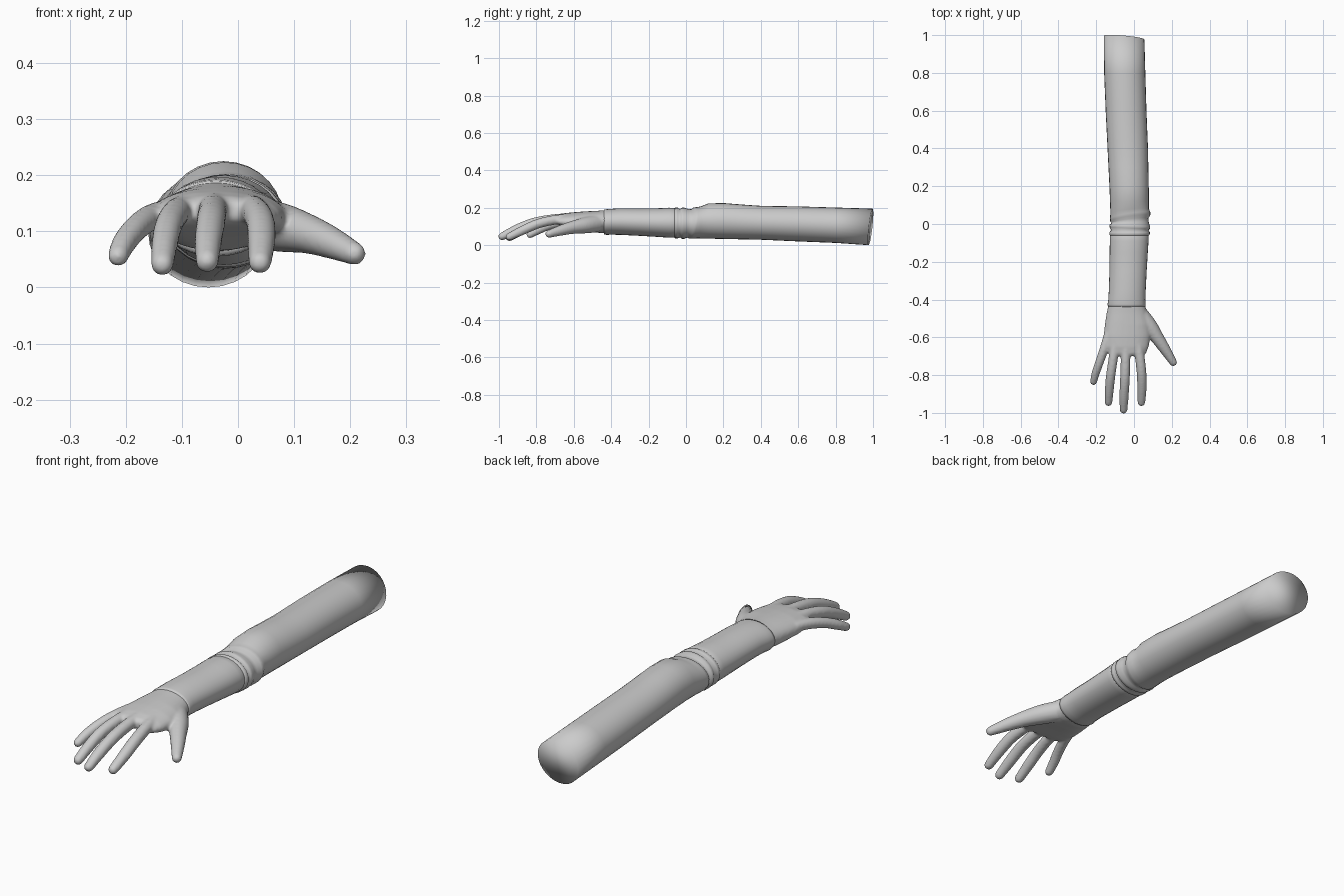
import bpy, bmesh, math
from mathutils import Vector

grey = bpy.data.materials.new("soft grey")
grey.diffuse_color = (0.6, 0.6, 0.6, 1)


def loft(bm, rings):
    """Skin a list of closed rings and cap both ends."""
    rows = [[bm.verts.new(p) for p in ring] for ring in rings]
    n = len(rows[0])
    for a, b in zip(rows, rows[1:]):
        for i in range(n):
            j = (i + 1) % n
            bm.faces.new((a[i], a[j], b[j], b[i]))
    bm.faces.new(rows[0][::-1])
    bm.faces.new(rows[-1])


def section(y, x0, x1, z0, z1, lean_x=0.0, lean_z=0.0, power=2.0, arch=0.0, n=28):
    """Oval cross-section across the arm; it may lean, square off or arch."""
    cx, cz, hw, hh = (x0 + x1) / 2, (z0 + z1) / 2, (x1 - x0) / 2, (z1 - z0) / 2
    ring = []
    for i in range(n):
        a = 2 * math.pi * i / n
        c, s = math.cos(a), math.sin(a)
        u = math.copysign(abs(c) ** (2 / power), c)
        v = math.copysign(abs(s) ** (2 / power), s)
        x, z = hw * u, hh * v
        ring.append((cx + x, y + lean_x * x + lean_z * z, cz + z - arch * u * u))
    return ring


def finger(bm, path, n=16):
    """Tapered tube along (x, y, z, radius) points with a rounded tip."""
    pts = [Vector(p) for p in path]
    fine = []
    for k in range(len(pts) - 1):
        p0, p1, p2 = pts[max(k - 1, 0)], pts[k], pts[k + 1]
        p3 = pts[min(k + 2, len(pts) - 1)]
        for s in range(4):
            t = s / 4
            fine.append(0.5 * (2 * p1 + (p2 - p0) * t + (2 * p0 - 5 * p1 + 4 * p2 - p3) * t * t
                               + (3 * p1 - p0 - 3 * p2 + p3) * t ** 3))
    end = pts[-1]
    fine.append(end)
    d = (end - pts[-2]).xyz.normalized()
    for a in (0.5, 0.9, 1.25):
        c = end.xyz + d * end.w * math.sin(a)
        fine.append(Vector((*c, end.w * math.cos(a))))
    rings = []
    for i, p in enumerate(fine):
        t = (fine[min(i + 1, len(fine) - 1)].xyz - fine[max(i - 1, 0)].xyz).normalized()
        side = t.cross(Vector((0, 0, 1))).normalized()
        up = side.cross(t)
        rings.append([p.xyz + 1.04 * p.w * (side * math.cos(2 * math.pi * j / n)
                                            + up * math.sin(2 * math.pi * j / n))
                      for j in range(n)])
    loft(bm, rings)


def finish(bm, name):
    bmesh.ops.recalc_face_normals(bm, faces=bm.faces)
    for f in bm.faces:
        f.smooth = True
    me = bpy.data.meshes.new(name)
    bm.to_mesh(me)
    bm.free()
    me.materials.append(grey)
    ob = bpy.data.objects.new(name, me)
    bpy.context.collection.objects.link(ob)
    return ob


# Upper sleeve: slanted flat end, elbow swell, then bunched folds
bm = bmesh.new()
loft(bm, [section(*s) for s in (
    (0.987, -0.160, 0.055, 0.000, 0.195, -0.09, 0.11),
    (0.80, -0.158, 0.060, 0.012, 0.201),
    (0.60, -0.150, 0.066, 0.020, 0.207),
    (0.40, -0.140, 0.074, 0.029, 0.210),
    (0.30, -0.135, 0.076, 0.031, 0.217),
    (0.20, -0.130, 0.078, 0.033, 0.225),
    (0.12, -0.127, 0.079, 0.035, 0.223),
    (0.07, -0.125, 0.079, 0.036, 0.207, 0.10, 0.10),
    (0.045, -0.127, 0.087, 0.035, 0.203, 0.15, 0.15),
    (0.030, -0.126, 0.086, 0.035, 0.202, 0.15, 0.15),
    (0.018, -0.120, 0.076, 0.040, 0.192, 0.12, 0.12),
    (0.005, -0.122, 0.078, 0.038, 0.194, 0.05, 0.05),
    (-0.008, -0.130, 0.085, 0.034, 0.200, -0.05, 0.0),
    (-0.022, -0.129, 0.084, 0.034, 0.200, -0.05, 0.0),
    (-0.032, -0.121, 0.076, 0.041, 0.192),
    (-0.044, -0.130, 0.084, 0.036, 0.200),
    (-0.058, -0.130, 0.083, 0.036, 0.201),
    (-0.064, -0.122, 0.074, 0.044, 0.193),
)])
finish(bm, "upper_sleeve")

# Forearm sleeve, tucked under the folds, with a small rim at the wrist
bm = bmesh.new()
loft(bm, [section(*s) for s in (
    (-0.03, -0.115, 0.066, 0.050, 0.185),
    (-0.062, -0.127, 0.077, 0.040, 0.198),
    (-0.09, -0.128, 0.077, 0.040, 0.200),
    (-0.15, -0.129, 0.073, 0.044, 0.197),
    (-0.25, -0.130, 0.067, 0.050, 0.196),
    (-0.35, -0.133, 0.062, 0.055, 0.197),
    (-0.40, -0.136, 0.060, 0.056, 0.194),
    (-0.425, -0.140, 0.062, 0.055, 0.192),
    (-0.437, -0.138, 0.060, 0.057, 0.190),
    (-0.440, -0.128, 0.052, 0.066, 0.180),
)])
finish(bm, "forearm_sleeve")

# Hand: arched palm merged with the fingers into one skin
bm = bmesh.new()
loft(bm, [section(*s[:5], power=s[5], arch=s[6]) for s in (
    (-0.39, -0.125, 0.050, 0.070, 0.182, 2.0, 0.0),
    (-0.43, -0.136, 0.058, 0.064, 0.187, 2.0, 0.0),
    (-0.47, -0.145, 0.070, 0.066, 0.184, 2.1, 0.003),
    (-0.53, -0.154, 0.086, 0.078, 0.181, 2.3, 0.008),
    (-0.59, -0.161, 0.088, 0.092, 0.177, 2.5, 0.013),
    (-0.65, -0.156, 0.078, 0.104, 0.171, 2.5, 0.014),
    (-0.685, -0.136, 0.064, 0.112, 0.163, 2.5, 0.012),
    (-0.698, -0.120, 0.050, 0.122, 0.153, 2.5, 0.010),
)])
for path in (
    # little finger
    ((-0.135, -0.58, 0.132, 0.022), (-0.158, -0.66, 0.123, 0.023), (-0.182, -0.73, 0.105, 0.022),
     (-0.203, -0.79, 0.079, 0.021), (-0.214, -0.835, 0.055, 0.018)),
    # ring finger
    ((-0.100, -0.62, 0.140, 0.024), (-0.110, -0.71, 0.133, 0.024), (-0.123, -0.80, 0.112, 0.024),
     (-0.131, -0.88, 0.076, 0.023), (-0.135, -0.945, 0.041, 0.020)),
    # middle finger
    ((-0.043, -0.62, 0.146, 0.025), (-0.045, -0.72, 0.138, 0.025), (-0.048, -0.82, 0.119, 0.025),
     (-0.053, -0.91, 0.083, 0.024), (-0.055, -0.984, 0.046, 0.020)),
    # index finger
    ((0.015, -0.60, 0.143, 0.025), (0.030, -0.70, 0.135, 0.025), (0.040, -0.79, 0.115, 0.025),
     (0.042, -0.87, 0.081, 0.024), (0.039, -0.945, 0.044, 0.020)),
    # thumb
    ((0.030, -0.48, 0.115, 0.045), (0.080, -0.54, 0.106, 0.042), (0.125, -0.605, 0.095, 0.034),
     (0.165, -0.665, 0.080, 0.028), (0.208, -0.733, 0.060, 0.020)),
):
    finger(bm, path)
hand = finish(bm, "hand")
skin = hand.modifiers.new("skin", 'REMESH')
skin.mode = 'VOXEL'
skin.voxel_size = 0.006
skin.use_smooth_shade = True
soften = hand.modifiers.new("soften", 'SMOOTH')
soften.factor = 0.5
soften.iterations = 8
